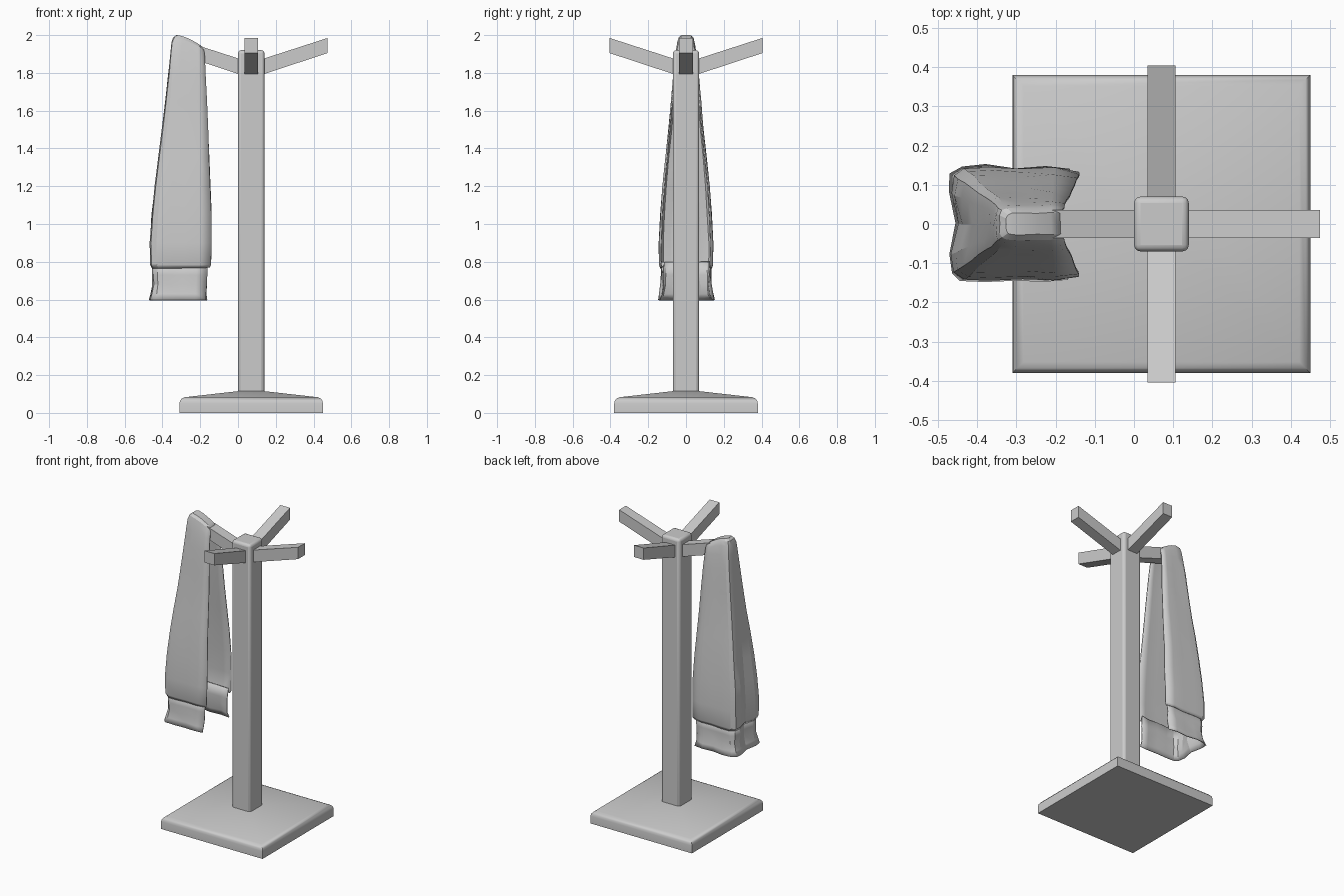
import bpy, bmesh, math, random
from mathutils import Matrix, Vector

if "Cube" in bpy.data.objects:
    bpy.data.objects.remove(bpy.data.objects["Cube"])

random.seed(4)
CX = 0.07  # post axis


def make(name, verts, faces):
    bm = bmesh.new()
    vs = [bm.verts.new(v) for v in verts]
    for f in faces:
        bm.faces.new([vs[i] for i in f])
    bmesh.ops.recalc_face_normals(bm, faces=bm.faces[:])
    me = bpy.data.meshes.new(name)
    bm.to_mesh(me)
    bm.free()
    ob = bpy.data.objects.new(name, me)
    bpy.context.collection.objects.link(ob)
    return ob


def smooth(ob, angle=35):
    bpy.ops.object.select_all(action='DESELECT')
    ob.select_set(True)
    bpy.context.view_layer.objects.active = ob
    bpy.ops.object.shade_smooth_by_angle(angle=math.radians(angle))


def square_loft(name, profile):
    """Stack of squares given as (half size, z), closed at both ends."""
    verts, faces = [], []
    for h, z in profile:
        verts += [(CX + sx * h, sy * h, z) for sx, sy in ((-1, -1), (1, -1), (1, 1), (-1, 1))]
    for r in range(len(profile) - 1):
        for i in range(4):
            j = (i + 1) % 4
            faces.append((r * 4 + i, r * 4 + j, r * 4 + 4 + j, r * 4 + 4 + i))
    n = len(verts)
    faces += [(3, 2, 1, 0), (n - 4, n - 3, n - 2, n - 1)]
    return make(name, verts, faces)


# Base: straight wall, rounded shoulder, shallow pyramid top
base = square_loft("base", [(0.38, 0), (0.38, 0.05), (0.377, 0.064), (0.368, 0.076),
                            (0.352, 0.083), (0.07, 0.115)])
smooth(base)

# Post with softened edges
post = square_loft("post", [(0.07, 0.09), (0.07, 1.92)])
bev = post.modifiers.new("soft_edges", 'BEVEL')
bev.width, bev.segments = 0.017, 3
smooth(post)

# Four rising arms with vertical ends
for k, label in enumerate(("right", "back", "left", "front")):
    side = [(0.04, 1.765), (0.405, 1.905), (0.405, 1.985), (0.04, 1.85)]
    side[0], side[3] = (0.04, 1.785), (0.04, 1.867)
    rot = Matrix.Rotation(k * math.pi / 2, 3, 'Z')
    verts = [rot @ Vector((r, s * 0.036, z)) + Vector((CX, 0, 0)) for s in (-1, 1) for r, z in side]
    make(label + "_arm", verts, [(0, 1, 2, 3), (7, 6, 5, 4)] +
         [(i, (i + 1) % 4, (i + 1) % 4 + 4, i + 4) for i in range(4)])


def c_ring(z, xl, xr, yh, drop, jit):
    """C-shaped cloth section, open towards the post; drop lowers the post side."""
    w, hollow = xr - xl, 0.02 * min(1, yh / 0.13) ** 3
    half = [(xr, 0.93 * yh), (xr - 0.2 * w, yh), (xr - 0.45 * w, 0.97 * yh), (xr - 0.7 * w, yh),
            (xl + 0.10 * w, 0.99 * yh), (xl + 0.02 * w, 0.86 * yh), (xl, 0.55 * yh)]
    pts = [(x, -y) for x, y in half] + [(xl + hollow, 0)] + [(x, y) for x, y in reversed(half)]
    out = []
    for x, y in pts:
        t = (x - xl) / w
        out.append((x + random.uniform(-jit, jit), y + random.uniform(-jit, jit), z - drop * t ** 1.6))
    return out


def drape(name, rings, jit, cap=False):
    verts = [p for r in rings for p in c_ring(*r, jit)]
    n = len(verts) // len(rings)
    faces = [(r * n + i, r * n + i + 1, (r + 1) * n + i + 1, (r + 1) * n + i)
             for r in range(len(rings) - 1) for i in range(n - 1)]
    if cap:  # close the fold over the arm
        o = (len(rings) - 1) * n
        faces += [(o + i, o + i + 1, o + n - 2 - i, o + n - 1 - i) for i in range(n // 2 - 1)]
        m = n // 2
        faces.append((o + m - 1, o + m, o + m + 1))
    ob = make(name, verts, faces)
    sol = ob.modifiers.new("cloth_thickness", 'SOLIDIFY')
    sol.thickness, sol.offset = 0.006, 0
    smooth(ob, 20)
    return ob


# Hanging cloth: (z, left x, right x, half depth, drop)
drape("hanging_cloth", [
    (0.765, -0.452, -0.150, 0.134, -0.005), (0.785, -0.462, -0.143, 0.141, 0),
    (0.90, -0.464, -0.140, 0.141, 0), (1.05, -0.454, -0.141, 0.133, 0),
    (1.20, -0.438, -0.147, 0.122, 0), (1.35, -0.421, -0.153, 0.107, 0),
    (1.50, -0.401, -0.159, 0.090, 0), (1.65, -0.382, -0.165, 0.077, 0),
    (1.80, -0.366, -0.171, 0.065, 0.01), (1.90, -0.355, -0.176, 0.053, 0.03),
    (1.96, -0.349, -0.178, 0.045, 0.055), (1.985, -0.340, -0.180, 0.039, 0.065),
    (1.997, -0.325, -0.184, 0.027, 0.065)], 0.0015, cap=True)

# Inner layer showing below the hem
drape("lower_lining", [
    (0.597, -0.472, -0.166, 0.147, 0), (0.63, -0.460, -0.168, 0.139, 0),
    (0.68, -0.450, -0.168, 0.130, 0), (0.73, -0.450, -0.165, 0.130, 0),
    (0.80, -0.448, -0.160, 0.129, 0)], 0.004)
